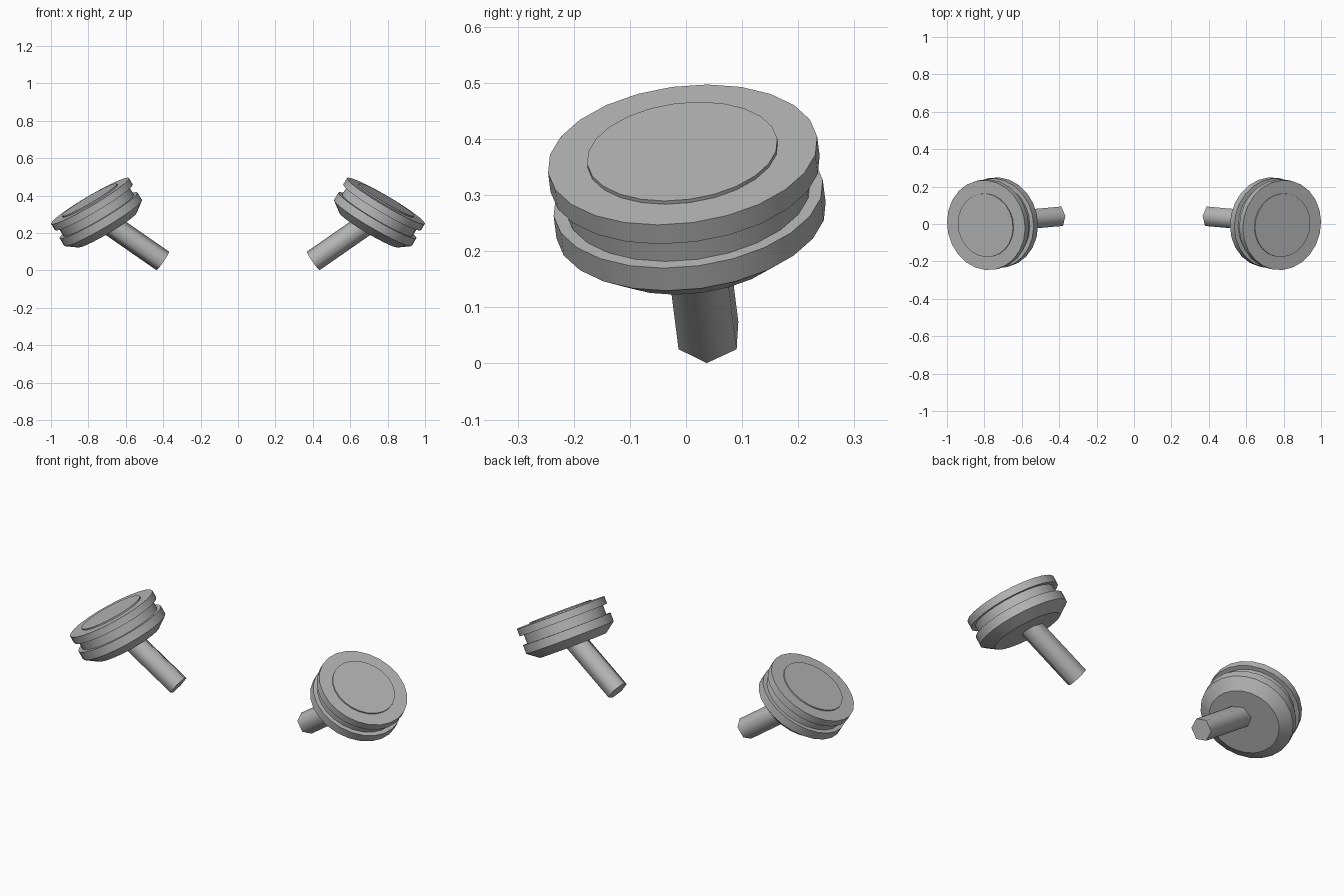
import bpy, bmesh, math
from mathutils import Vector

if "Cube" in bpy.data.objects:
    bpy.data.objects.remove(bpy.data.objects["Cube"])

grey = bpy.data.materials.new("plain_grey")
grey.diffuse_color = (0.47, 0.47, 0.47, 1)
grey.use_nodes = True
grey.node_tree.nodes["Principled BSDF"].inputs["Base Color"].default_value = grey.diffuse_color


def lathe(name, origin, axis, ref, profile, sides, side, angle):
    """Revolve (radius, distance) points around an axis; side -1 mirrors in x."""
    axis = Vector(axis).normalized()
    ref = Vector(ref)
    u = (ref - axis * ref.dot(axis)).normalized()   # direction of the first vertex
    v = axis.cross(u)
    bm = bmesh.new()
    rings = []
    for r, t in profile:
        ring = []
        for i in range(sides):
            a = 2 * math.pi * i / sides
            p = Vector(origin) + axis * t + (u * math.cos(a) + v * math.sin(a)) * r
            p.x *= side
            ring.append(bm.verts.new(p))
        rings.append(ring)
    for lo, hi in zip(rings, rings[1:]):
        for i in range(sides):
            j = (i + 1) % sides
            bm.faces.new((lo[i], lo[j], hi[j], hi[i]))
    bm.faces.new(rings[0])
    bm.faces.new(rings[-1])
    bmesh.ops.recalc_face_normals(bm, faces=bm.faces)
    me = bpy.data.meshes.new(name)
    bm.to_mesh(me)
    bm.free()
    me.materials.append(grey)
    ob = bpy.data.objects.new(name, me)
    bpy.context.collection.objects.link(ob)
    bpy.ops.object.select_all(action='DESELECT')
    ob.select_set(True)
    bpy.context.view_layer.objects.active = ob
    bpy.ops.object.shade_smooth_by_angle(angle=math.radians(angle))
    return ob


face_center = (0.791, -0.006, 0.372)
face_normal = (0.505, -0.11, 0.856)
up = (0, 0, 1)

for side, label in ((1, "right"), (-1, "left")):
    # grooved round head: rim, groove, lower flange and bevelled underside
    lathe(label + "_head", face_center, face_normal, up,
          [(0.242, 0), (0.242, -0.04), (0.219, -0.04), (0.219, -0.09),
           (0.242, -0.09), (0.242, -0.137), (0.183, -0.181)], 24, side, 30)
    # slightly raised plate on the face
    lathe(label + "_face_plate", face_center, face_normal, up,
          [(0.171, -0.01), (0.171, 0.007)], 24, side, 30)
    # six-sided stem, set at its own angle
    lathe(label + "_stem", (0.401, 0.04, 0.05), (0.82, -0.073, 0.57), up,
          [(0.06, 0), (0.06, 0.41)], 6, side, 65)
